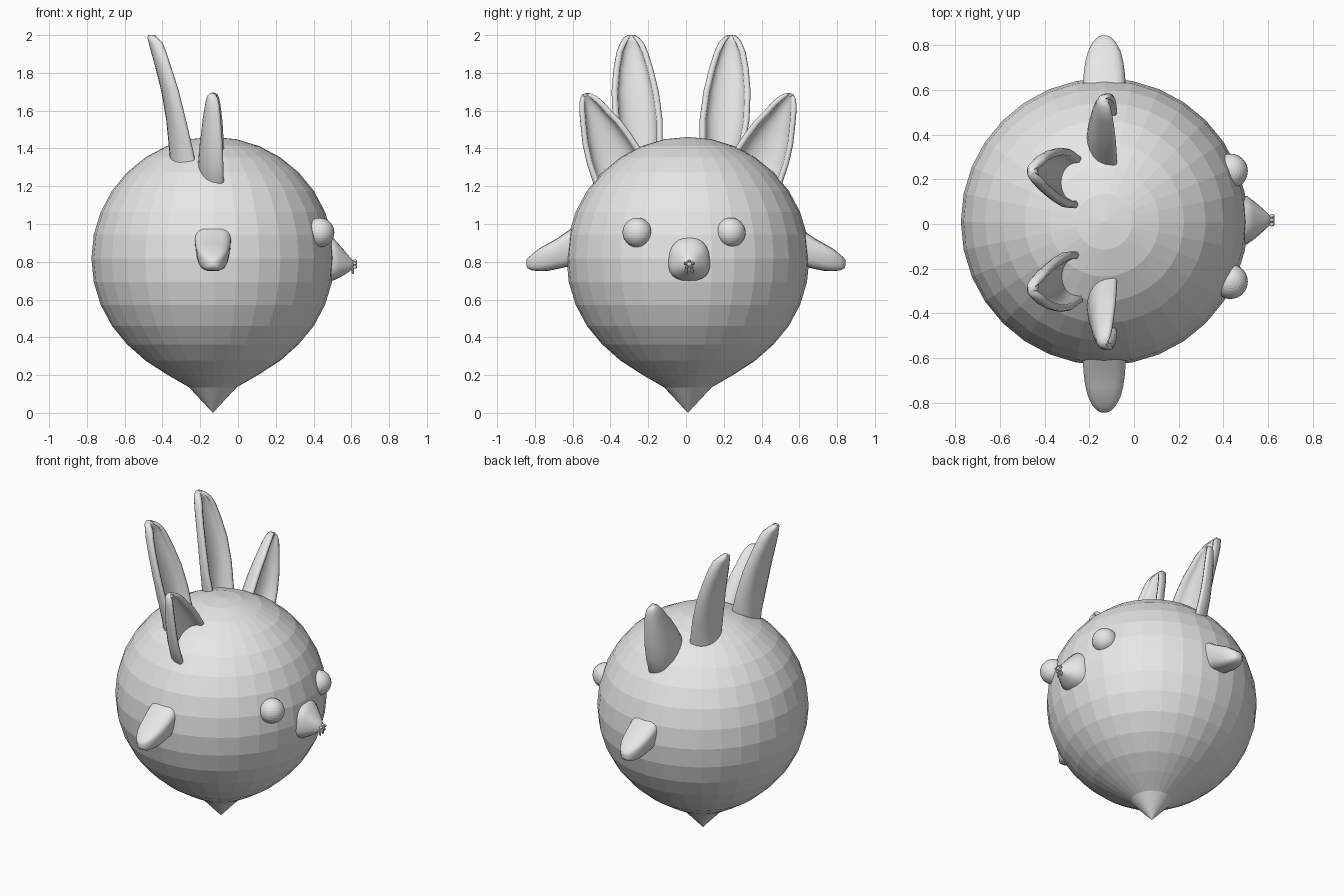
import bpy, bmesh, math
from mathutils import Vector

if "Cube" in bpy.data.objects:
    bpy.data.objects.remove(bpy.data.objects["Cube"])

grey = bpy.data.materials.new("light grey")
grey.diffuse_color = (0.8, 0.8, 0.8, 1)
grey.use_nodes = True
grey.node_tree.nodes["Principled BSDF"].inputs["Base Color"].default_value = grey.diffuse_color


def finish(name, bm, smooth=None):
    bmesh.ops.recalc_face_normals(bm, faces=bm.faces)
    me = bpy.data.meshes.new(name)
    bm.to_mesh(me)
    bm.free()
    ob = bpy.data.objects.new(name, me)
    bpy.context.collection.objects.link(ob)
    me.materials.append(grey)
    if smooth:
        bpy.ops.object.select_all(action='DESELECT')
        ob.select_set(True)
        bpy.context.view_layer.objects.active = ob
        bpy.ops.object.shade_smooth_by_angle(angle=math.radians(smooth))
    return ob


def loft(name, loops, smooth):
    """Skin closed loops of equal length and cap both ends."""
    bm = bmesh.new()
    rows = [[bm.verts.new(p) for p in loop] for loop in loops]
    n = len(rows[0])
    for a, b in zip(rows, rows[1:]):
        for i in range(n):
            j = (i + 1) % n
            bm.faces.new((a[i], a[j], b[j], b[i]))
    for row in (rows[0], rows[-1]):
        bm.faces.new(row)
    return finish(name, bm, smooth)


def ball(name, loc, r, scale=(1, 1, 1), seg=32, rings=16):
    bm = bmesh.new()
    bmesh.ops.create_uvsphere(bm, u_segments=seg, v_segments=rings, radius=r)
    for v in bm.verts:
        v.co = Vector(loc) + Vector(a * b for a, b in zip(v.co, scale))
    return finish(name, bm)


def oval(n, hw, hh, power):
    """Rounded-box outline points."""
    for i in range(n):
        t = 2 * math.pi * i / n
        c, s = math.cos(t), math.sin(t)
        yield (hw * math.copysign(abs(c) ** power, c),
               hh * math.copysign(abs(s) ** power, s))


# Body: faceted sphere with the lowest rings drawn down to a point
R, C = 0.643, Vector((-0.133, 0.01, 0.818))
bm = bmesh.new()
bmesh.ops.create_uvsphere(bm, u_segments=32, v_segments=16, radius=R)
for v in bm.verts:
    ring = round(math.acos(max(-1, min(1, -v.co.z / R))) / (math.pi / 16))
    v.co += C
    v.co.z = {0: 0.0, 1: 0.135, 2: 0.205, 3: 0.277}.get(ring, v.co.z)
finish("body", bm)

# Eyes
for side, y in (("right", -0.258), ("left", 0.237)):
    ball(side + "_eye", (0.432, y, 0.955), 0.078)

# Muzzle: tapering rounded cone; columns are x, half width, bottom, top
muzzle = [(0.42, 0.112, 0.69, 0.94), (0.505, 0.109, 0.70, 0.925),
          (0.535, 0.088, 0.715, 0.892), (0.565, 0.063, 0.732, 0.858),
          (0.59, 0.04, 0.748, 0.828), (0.608, 0.021, 0.765, 0.808),
          (0.614, 0.008, 0.778, 0.795)]
loft("muzzle", [[(x, 0.017 + y * (1 - 0.8 * z), (lo + hi) / 2 + z)
                 for y, z in oval(24, hw, (hi - lo) / 2, 0.8)]
                for x, hw, lo, hi in muzzle], 40)

# Nose with small lobes, and two teeth below it
ball("nose", (0.616, 0.017, 0.788), 0.014, seg=12, rings=8)
for k in range(5):
    a = math.radians(90 + 72 * k)
    ball("nose_lobe", (0.618, 0.017 + 0.02 * math.cos(a), 0.786 + 0.017 * math.sin(a)),
         0.009, (1.4, 1, 1), 8, 6)
for y in (0.002, 0.032):
    ball("tooth", (0.608, y, 0.752), 0.009, (0.8, 0.8, 2), 8, 6)

# Arms: broad flattened fins drooping to a tip;
# columns are distance out, top half width, bottom half width, bottom, top
arm = [(0.57, 0.104, 0.085, 0.78, 1.0), (0.635, 0.104, 0.08, 0.772, 0.957),
       (0.68, 0.101, 0.075, 0.762, 0.925), (0.73, 0.093, 0.07, 0.752, 0.897),
       (0.775, 0.08, 0.06, 0.75, 0.872), (0.815, 0.056, 0.045, 0.754, 0.84),
       (0.838, 0.03, 0.028, 0.765, 0.82), (0.845, 0.012, 0.012, 0.78, 0.808)]
for side, s in (("right", -1), ("left", 1)):
    loops = []
    for y, wt, wb, lo, hi in arm:
        loop = []
        for u, v in oval(20, 1, 1, 0.6):
            w = wb + (wt - wb) * (v + 1) / 2
            loop.append((-0.133 + u * w, s * y, (lo + hi) / 2 + v * (hi - lo) / 2))
        loops.append(loop)
    loft(side + "_arm", loops, 45)


# Ears: crescent cross-sections, hollow towards +x
def ear(name, sections, mid, s):
    n, loops = 12, []
    for k, (ya, za, yb, zb, xf, xb, hollow) in enumerate(sections):
        a, b = Vector((ya, za)), Vector((yb, zb))
        c, h = (a + b) / 2, (b - a) / 2
        rim, depth = xf - 0.016, xf - 0.016 - xb
        loop = []
        for i in range(n + 1):                      # rounded back
            t = math.pi * i / n
            p = c - h * math.cos(t)
            loop.append((rim - depth * math.sin(t) ** 0.8, p))
        inset = max(0.3, 1 - 0.032 / max(h.length, 0.001))
        for f in (0.97, (1 + inset) / 2):           # rounded rim
            loop.append((rim + (0.011 if f == 0.97 else 0.016), c + h * f))
        for i in range(n + 1):                      # inner hollow
            t = math.pi * i / n
            p = c + h * inset * math.cos(t)
            loop.append((rim + 0.008 - depth * hollow * math.sin(t) ** 0.8, p))
        for f in ((1 + inset) / 2, 0.97):
            loop.append((rim + (0.011 if f == 0.97 else 0.016), c - h * f))
        loops.append([(x, mid + s * p.x, p.y) for x, p in loop])
    loft(name, loops, 60)


# columns are outer edge (y, z), inner edge (y, z), front x, back x, hollow
tall = [(0.32, 1.28, 0.11, 1.28, -0.215, -0.355, 0.7),
        (0.335, 1.40, 0.097, 1.40, -0.24, -0.365, 0.72),
        (0.362, 1.55, 0.098, 1.55, -0.275, -0.38, 0.72),
        (0.368, 1.70, 0.118, 1.70, -0.312, -0.405, 0.7),
        (0.358, 1.82, 0.147, 1.82, -0.35, -0.435, 0.65),
        (0.342, 1.91, 0.175, 1.91, -0.38, -0.46, 0.6),
        (0.322, 1.96, 0.198, 1.96, -0.40, -0.473, 0.4),
        (0.305, 1.985, 0.22, 1.985, -0.425, -0.48, -0.1),
        (0.285, 2.0, 0.245, 2.0, -0.44, -0.475, -0.1)]
short = [(0.44, 1.14, 0.20, 1.33, -0.08, -0.20, 0.7),
         (0.50, 1.215, 0.255, 1.41, -0.075, -0.212, 0.72),
         (0.535, 1.32, 0.305, 1.485, -0.078, -0.205, 0.72),
         (0.557, 1.42, 0.355, 1.55, -0.082, -0.195, 0.7),
         (0.567, 1.51, 0.405, 1.60, -0.088, -0.187, 0.65),
         (0.574, 1.585, 0.445, 1.645, -0.094, -0.177, 0.55),
         (0.575, 1.635, 0.48, 1.675, -0.10, -0.17, 0.35),
         (0.57, 1.665, 0.51, 1.69, -0.108, -0.162, -0.1),
         (0.56, 1.685, 0.535, 1.695, -0.12, -0.15, -0.1)]
for side, s in (("right", -1), ("left", 1)):
    ear(side + "_tall_ear", tall, -0.026, s)
    ear(side + "_short_ear", short, 0.01, s)
